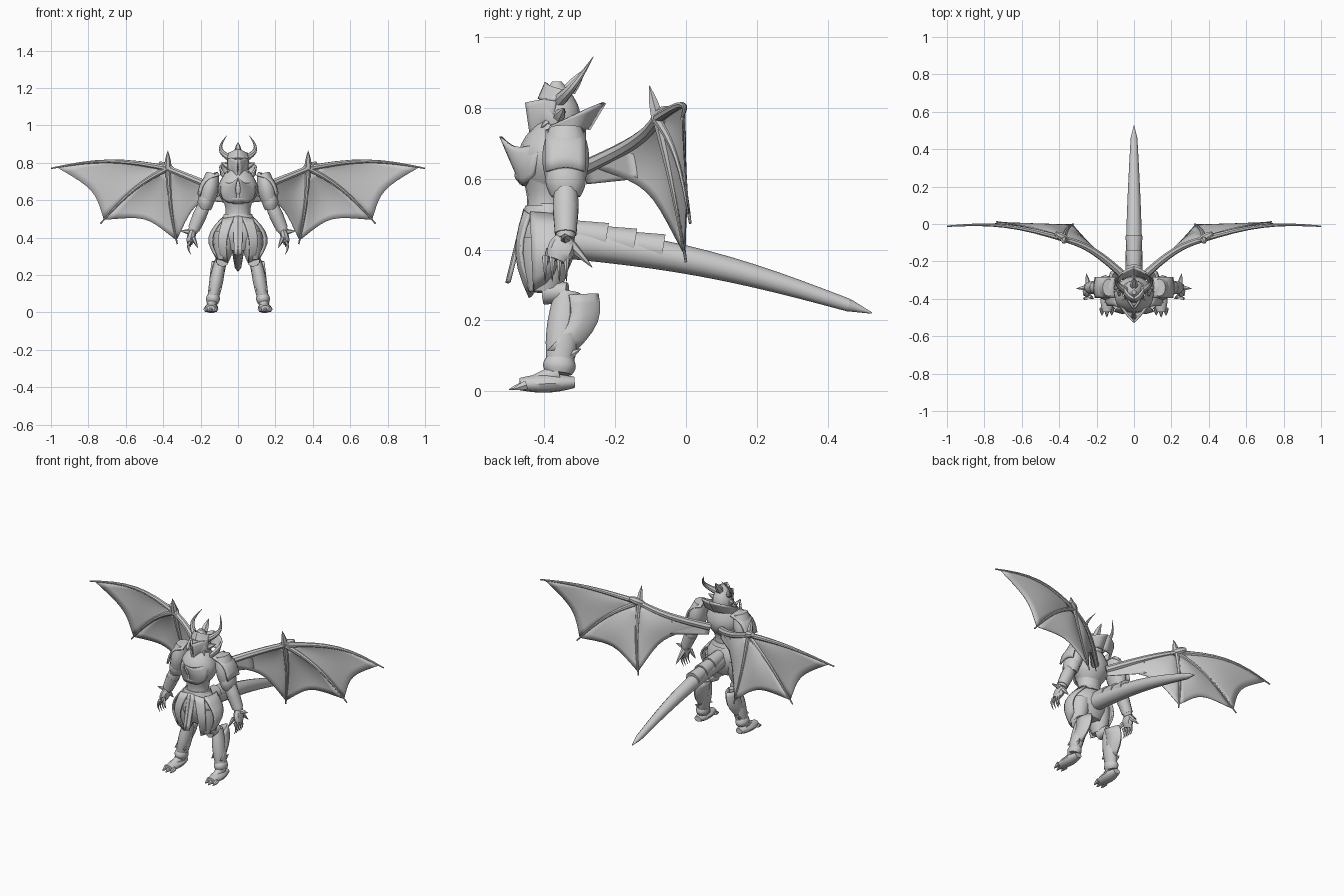
import bpy, bmesh, math
from mathutils import Vector, Quaternion

if "Cube" in bpy.data.objects:
    bpy.data.objects.remove(bpy.data.objects["Cube"], do_unlink=True)

GREY = (.6, .6, .6, 1)
stone = bpy.data.materials.new("plain grey")
stone.use_nodes = True
stone.diffuse_color = GREY
stone.node_tree.nodes["Principled BSDF"].inputs["Base Color"].default_value = GREY

# Joints of the left side, mirrored for the right
ELBOW, HAND = Vector((.182, -.34, .57)), Vector((.243, -.34, .43))
HIP, KNEE, ANKLE = Vector((.07, -.395, .43)), Vector((.095, -.335, .28)), Vector((.138, -.36, .05))
KNEECAP = Vector((.082, -.4, .28))
WING_WRIST = Vector((.375, -.08, .77))


def finish(name, bm, paired, thickness=0):
    """Turn a bmesh into a named, shaded and optionally mirrored object."""
    bmesh.ops.recalc_face_normals(bm, faces=bm.faces)
    mesh = bpy.data.meshes.new(name)
    bm.to_mesh(mesh)
    bm.free()
    mesh.materials.append(stone)
    obj = bpy.data.objects.new(name, mesh)
    bpy.context.collection.objects.link(obj)
    bpy.ops.object.select_all(action='DESELECT')
    obj.select_set(True)
    bpy.context.view_layer.objects.active = obj
    bpy.ops.object.shade_smooth_by_angle(angle=math.radians(40))
    if thickness:
        solid = obj.modifiers.new("thickness", 'SOLIDIFY')
        solid.thickness, solid.offset = thickness, 0
    if paired:
        obj.modifiers.new("other side", 'MIRROR').merge_threshold = .0005


def arc(start, end, bow, t):
    """Point at fraction t of a line bent sideways by the vector bow."""
    return Vector(start).lerp(Vector(end), t) + Vector(bow) * math.sin(math.pi * t)


def limb(name, start, end, first, last, bulge=0, squash=1, bow=(0, 0, 0), sides=12, steps=8, paired=True):
    """Tapered tube from radius first to last, swollen by bulge halfway along."""
    bm = bmesh.new()
    points = [arc(start, end, bow, i / steps) for i in range(steps + 1)]
    turn, heading, previous = Quaternion(), Vector((0, 0, 1)), None
    for i, point in enumerate(points):
        t = i / steps
        radius = first + (last - first) * t + bulge * math.sin(math.pi * t)
        tangent = (points[min(i + 1, steps)] - points[max(i - 1, 0)]).normalized()
        turn = heading.rotation_difference(tangent) @ turn
        heading = tangent
        ring = []
        for k in range(sides):
            a = math.tau * k / sides
            offset = Vector((math.cos(a), math.sin(a) * squash, 0)) * radius
            ring.append(bm.verts.new(point + turn @ offset))
        if previous:
            for k in range(sides):
                j = (k + 1) % sides
                bm.faces.new((previous[k], previous[j], ring[j], ring[k]))
        else:
            bm.faces.new(ring)
        previous = ring
    bm.faces.new(previous)
    finish(name, bm, paired)


def spike(name, base, tip, radius, paired=True):
    limb(name, base, tip, radius, .001, bulge=radius / 5, sides=6, steps=4, paired=paired)


def sheet(name, rows, thickness):
    """Thin mirrored skin through a grid of points."""
    bm = bmesh.new()
    grid = [[bm.verts.new(p) for p in row] for row in rows]
    for upper, lower in zip(grid, grid[1:]):
        for k in range(len(upper) - 1):
            bm.faces.new((upper[k], upper[k + 1], lower[k + 1], lower[k]))
    finish(name, bm, True, thickness)


def plate(name, a, b, c, d, across=(0, 0, 0), down=(0, 0, 0), thickness=.01, steps=6):
    """Armour plate with corners a, b above c, d, bent across and down its length."""
    rows = []
    for i in range(steps + 1):
        left, right = arc(a, d, down, i / steps), arc(b, c, down, i / steps)
        rows.append([arc(left, right, across, k / steps) for k in range(steps + 1)])
    sheet(name, rows, thickness)


# Torso armour
limb("waist", (0, -.39, .48), (0, -.39, .6), .075, .08, bulge=-.012, squash=.9, sides=16, paired=False)
limb("chest", (0, -.395, .57), (0, -.36, .75), .065, .065, bulge=.042, squash=.9, sides=16, paired=False)
limb("belly_plate", (0, -.44, .58), (0, -.44, .64), .03, .03, bulge=.03, squash=.75, paired=False)
plate("chest_keel", (0, -.524, .72), (.08, -.41, .7), (.08, -.43, .61), (0, -.47, .6),
      across=(0, -.01, -.02), down=(.012, 0, 0))
plate("neck_collar", (0, -.23, .815), (.08, -.385, .75), (.07, -.38, .72), (0, -.275, .74), across=(.05, .02, .01))

# Head, face mask, crest and horns
limb("head", (0, -.36, .7), (0, -.365, .875), .035, .012, bulge=.034, squash=1.1, paired=False)
plate("face_mask", (0, -.452, .815), (.05, -.365, .83), (.045, -.375, .765), (0, -.439, .724),
      across=(0, -.005, 0), down=(.006, 0, 0))
limb("muzzle", (0, -.36, .79), (0, -.435, .78), .05, .02, squash=.8, sides=8, paired=False)
spike("crest_spike", (0, -.33, .85), (0, -.285, .91), .022, paired=False)
plate("brow_plate", (0, -.395, .872), (.05, -.345, .85), (.056, -.37, .82), (0, -.415, .825), across=(0, -.01, 0))
spike("cheek_fin", (.045, -.36, .775), (.09, -.345, .8), .018)
spike("jaw_tusk", (.035, -.385, .765), (.06, -.41, .745), .012)
limb("horn", (.035, -.36, .82), (.06, -.262, .945), .02, .001, bow=(.045, 0, -.01), sides=8)

# Arms
limb("pauldron", (.168, -.34, .59), (.135, -.34, .745), .04, .034, bulge=.012, squash=1.35)
limb("upper_arm_guard", (.178, -.34, .55), (.168, -.34, .62), .032, .042, bulge=.006, squash=1.3)
plate("shoulder_plate", (.1, -.395, .735), (.1, -.285, .735), (.205, -.285, .62), (.205, -.395, .62),
      across=(.008, 0, .012), down=(.022, 0, .022))
limb("forearm", HAND, ELBOW, .025, .034, bulge=.006)
limb("bracer", HAND.lerp(ELBOW, .1), HAND.lerp(ELBOW, .65), .032, .038, sides=10, steps=2)
limb("hand", (.258, -.365, .37), HAND, .016, .018, bulge=.006, squash=1.7, sides=8)
for k in range(4):
    y = -.398 + .02 * k
    limb("finger_claw", (.256, y, .38), (.252, y, .31), .01, .001, bow=(.012, 0, 0), sides=6)
spike("thumb_claw", (.24, -.385, .4), (.215, -.4, .345), .012)
spike("wrist_spike", HAND, (.308, -.345, .435), .016)
spike("elbow_spike", HAND, (.255, -.265, .35), .016)

# Hip armour
limb("skirt", (0, -.39, .33), (0, -.39, .53), .075, .068, bulge=.048, squash=.68, sides=16, paired=False)
limb("belt", (0, -.39, .5), (0, -.39, .525), .085, .075, squash=.85, sides=16, steps=1, paired=False)
plate("side_tasset", (.075, -.44, .505), (.075, -.32, .495), (.11, -.38, .32), (.105, -.43, .285),
      across=(.012, 0, 0), down=(.05, 0, 0))
plate("front_tasset", (.02, -.455, .51), (.08, -.44, .5), (.085, -.43, .28), (.055, -.44, .265), down=(.022, -.03, 0))
plate("loincloth", (0, -.455, .515), (.025, -.45, .51), (.02, -.5, .31), (0, -.506, .305))

# Legs and feet
limb("thigh", KNEECAP, HIP, .036, .06, bulge=.008, squash=1.2)
limb("knee", KNEE, KNEECAP, .028, .036, sides=10)
limb("shin", ANKLE, KNEE, .025, .028, bulge=.01, squash=1.3)
plate("calf_guard", (.065, -.33, .272), (.137, -.33, .272), (.155, -.39, .115), (.095, -.39, .115),
      across=(0, .078, .004), down=(0, .028, 0))
limb("ankle_cuff", ANKLE, ANKLE.lerp(KNEE, .18), .03, .032, bulge=.006, squash=1.25)
spike("ankle_spur", ANKLE.lerp(KNEE, .15), (.145, -.297, .12), .018)
limb("foot", (.14, -.315, .025), (.145, -.47, .02), .022, .024, bulge=.014, squash=.72)
limb("instep", (.142, -.45, .022), ANKLE, .014, .03, sides=10)
for side in (-1, 0, 1):
    x = .145 + .026 * side
    spike("toe_claw", (x, -.45, .018), (x, -.5 + .01 * abs(side), .005), .014)

# Tail with a blunt point and overlapping scales at its root
TAIL_END = (0, .46, .243)
limb("tail", (0, -.36, .425), TAIL_END, .048, .018, bulge=.005, bow=(0, 0, .027), steps=12, paired=False)
limb("tail_tip", TAIL_END, (0, .525, .221), .018, .002, steps=2, paired=False)
for k in range(3):
    y, z = -.225 + .08 * k, .432 - .016 * k
    limb("tail_scale", (0, y - .12, z + .02), (0, y, z), .035, .046, sides=10, steps=2, paired=False)

# Wing bones, each fanning out from the wing wrist as tip and bow
BONES = {
    "wing_arm": ((.04, -.29, .63), (.01, .04, .005)),
    "first_finger": ((1, -.012, .77), (0, .035, .038)),
    "second_finger": ((.735, .012, .475), (0, .01, .035)),
    "third_finger": ((.325, 0, .365), (.01, .005, 0)),
}
for name, (tip, bow) in BONES.items():
    limb(name, WING_WRIST, tip, .016, .022 if name == "wing_arm" else .004, bow=bow, sides=8)
limb("wing_knuckle", (.35, -.09, .765), (.42, -.05, .795), .012, .012, bulge=.01, sides=8)
spike("wing_thumb", WING_WRIST, (.375, -.104, .864), .02)
plate("root_membrane", (.2, -.15, .69), (.04, -.29, .63), (.04, -.28, .585), (.205, -.135, .6), thickness=.004)


def membrane(first, second, scallop, billow, reach=.95, steps=10):
    """Skin between two bones, cut back towards the wrist and billowing backwards."""
    rows = []
    for i in range(1, steps + 1):
        t = i / steps
        edges = [arc(WING_WRIST, *BONES[bone], t * reach) for bone in (first, second)]
        row = []
        for k in range(steps + 1):
            swell = math.sin(math.pi * k / steps)
            p = edges[0].lerp(edges[1], k / steps).lerp(WING_WRIST, scallop * swell * t)
            p.y += billow * swell * math.sin(math.pi * t * .8)
            row.append(p)
        rows.append(row)
    sheet(first + "_membrane", rows, .004)


membrane("first_finger", "second_finger", scallop=.12, billow=.01)
membrane("second_finger", "third_finger", scallop=.17, billow=.02)
membrane("third_finger", "wing_arm", scallop=.2, billow=.025)
